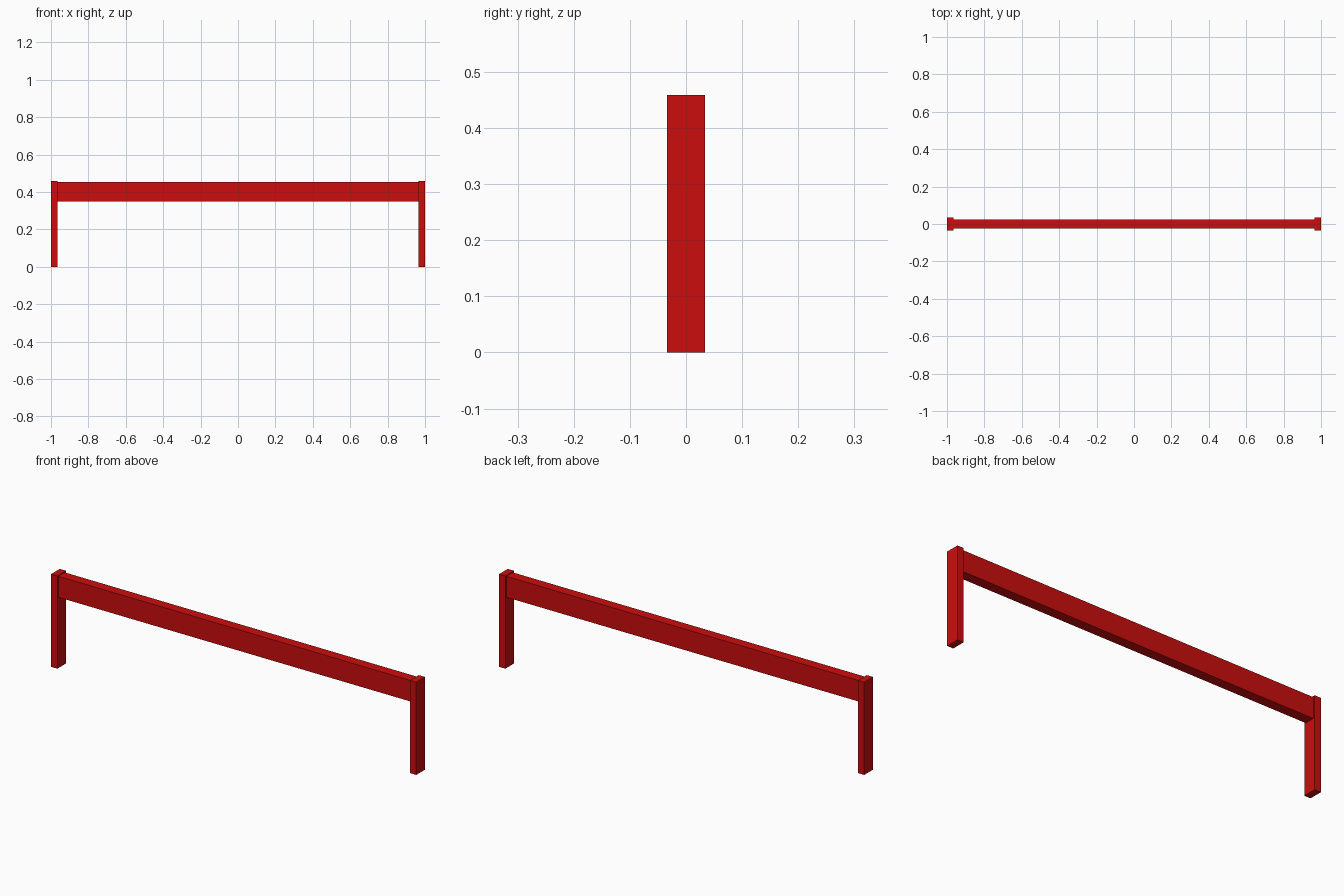
import bpy

cube = bpy.data.objects.get("Cube")
if cube:
    bpy.data.objects.remove(cube, do_unlink=True)

# Single red paint
red = bpy.data.materials.new("red paint")
red.use_nodes = True
colour = (0.6, 0.004, 0.004, 1.0)
red.diffuse_color = colour
red.node_tree.nodes["Principled BSDF"].inputs["Base Color"].default_value = colour


def box(name, low, high):
    """Flat-shaded box between two opposite corners."""
    centre = [(a + b) / 2 for a, b in zip(low, high)]
    bpy.ops.mesh.primitive_cube_add(size=1, location=centre)
    obj = bpy.context.object
    obj.name = name
    obj.scale = [b - a for a, b in zip(low, high)]
    bpy.ops.object.transform_apply(location=False, rotation=False, scale=True)
    obj.data.materials.append(red)
    return obj


POST_W, POST_HALF_D, POST_H = 0.034, 0.034, 0.459

# Upright posts at both ends
box("left_post", (1 - POST_W, -POST_HALF_D, 0), (1, POST_HALF_D, POST_H))
box("right_post", (-1, -POST_HALF_D, 0), (-1 + POST_W, POST_HALF_D, POST_H))

# Cross beam between the posts, slightly below their tops
box("cross_beam", (-1 + POST_W, -0.025, 0.35), (1 - POST_W, 0.025, 0.454))
